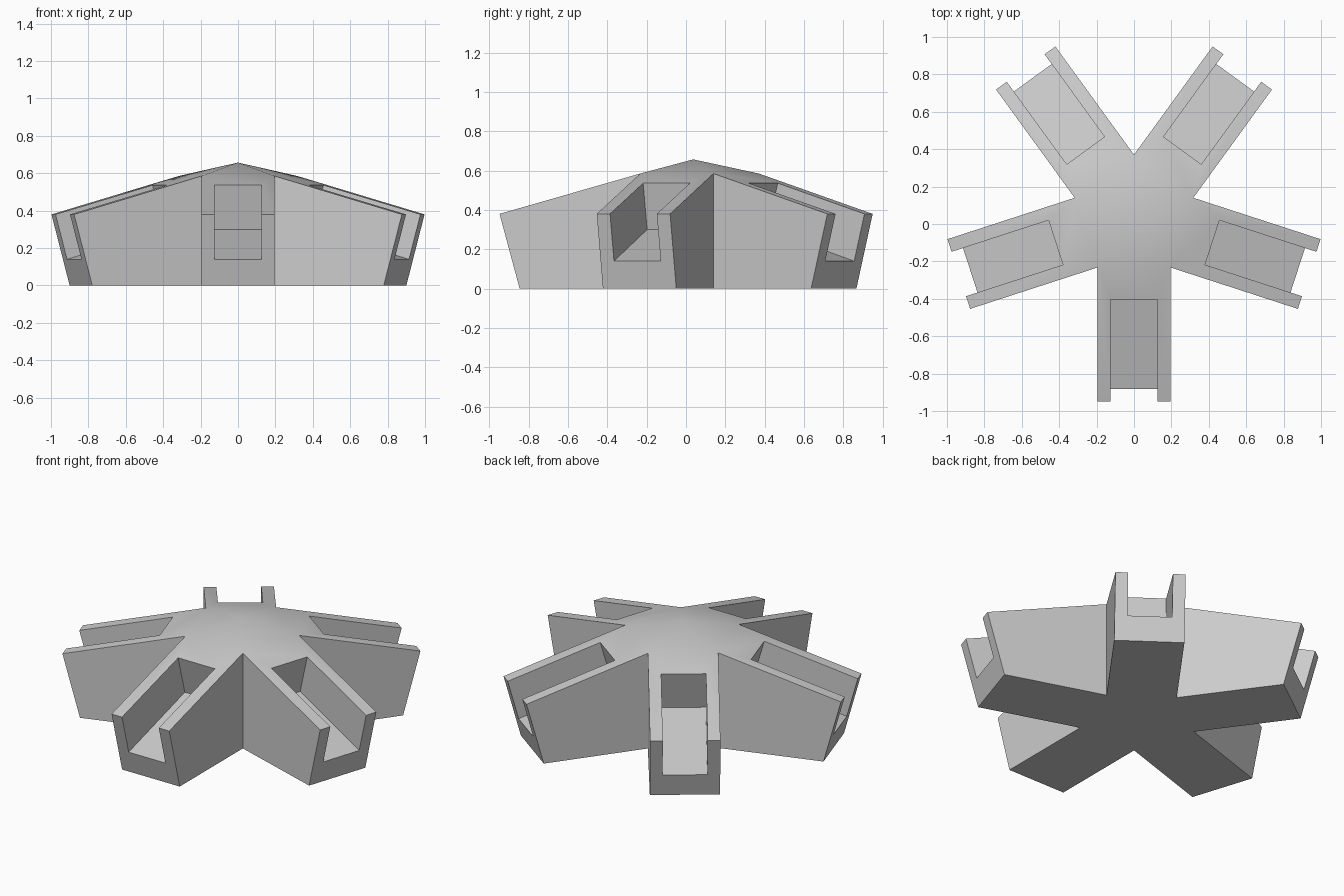
import bpy, bmesh
from math import radians, sin, cos, tan
from mathutils import Vector

if "Cube" in bpy.data.objects:
    bpy.data.objects.remove(bpy.data.objects["Cube"])

ARMS = 5
HALF = 0.196                       # half width of an arm
ROOT = HALF / tan(radians(36))     # where neighbouring arms meet
CENTRE = Vector((0, 0.037, 0))


def place(arm, r, side, z):
    """Point at distance r along an arm, offset sideways."""
    a = radians(-90 + 72 * arm)
    return CENTRE + Vector((r * cos(a) - side * sin(a), r * sin(a) + side * cos(a), z))


def make_object(name, bm):
    bmesh.ops.remove_doubles(bm, verts=bm.verts, dist=0.0005)
    bmesh.ops.recalc_face_normals(bm, faces=bm.faces)
    mesh = bpy.data.meshes.new(name)
    bm.to_mesh(mesh)
    bm.free()
    obj = bpy.data.objects.new(name, mesh)
    bpy.context.collection.objects.link(obj)
    return obj


grey = bpy.data.materials.new("plain grey")
grey.use_nodes = True
colour = (0.6, 0.6, 0.6, 1)
grey.diffuse_color = colour
grey.node_tree.nodes["Principled BSDF"].inputs["Base Color"].default_value = colour

# Star body: five sloping arms around a low pointed cap
bm = bmesh.new()


def face(*points):
    bm.faces.new([bm.verts.new(p) for p in points])


for arm in range(ARMS):
    root_top, root_low, tip_top, tip_low = [
        [place(arm, r, s, z) for s in (-HALF, HALF)]
        for r, z in ((ROOT, 0.585), (ROOT, 0), (0.985, 0.38), (0.883, 0))]
    face(place(arm, 0, 0, 0.657), *root_top)
    face(place(arm, 0, 0, 0), *root_low)
    face(root_top[0], tip_top[0], tip_top[1], root_top[1])
    face(root_low[0], tip_low[0], tip_low[1], root_low[1])
    face(tip_top[0], tip_top[1], tip_low[1], tip_low[0])
    for i in (0, 1):
        face(root_top[i], tip_top[i], tip_low[i], root_low[i])
body = make_object("star_base", bm)
body.data.materials.append(grey)

# Tilted slots, open at the top and outer end of each arm
bm = bmesh.new()
profile = [(0.375, 0.30), (1.26, 0.04), (1.3, 0.772), (0.505, 0.772)]
for arm in range(ARMS):
    left, right = [[bm.verts.new(place(arm, r, s, z)) for r, z in profile]
                   for s in (-0.125, 0.125)]
    bm.faces.new(left)
    bm.faces.new(right)
    for i in range(4):
        j = (i + 1) % 4
        bm.faces.new((left[i], left[j], right[j], right[i]))
cutter = make_object("slot_cutter", bm)
cutter.data.materials.append(grey)
cutter.hide_render = True

cut = body.modifiers.new("slots", "BOOLEAN")
cut.operation = "DIFFERENCE"
cut.solver = "EXACT"
cut.object = cutter
bpy.ops.object.select_all(action="DESELECT")
body.select_set(True)
bpy.context.view_layer.objects.active = body
bpy.ops.object.modifier_apply(modifier=cut.name)
bpy.data.objects.remove(cutter)
bpy.ops.object.shade_smooth_by_angle(angle=radians(30))
